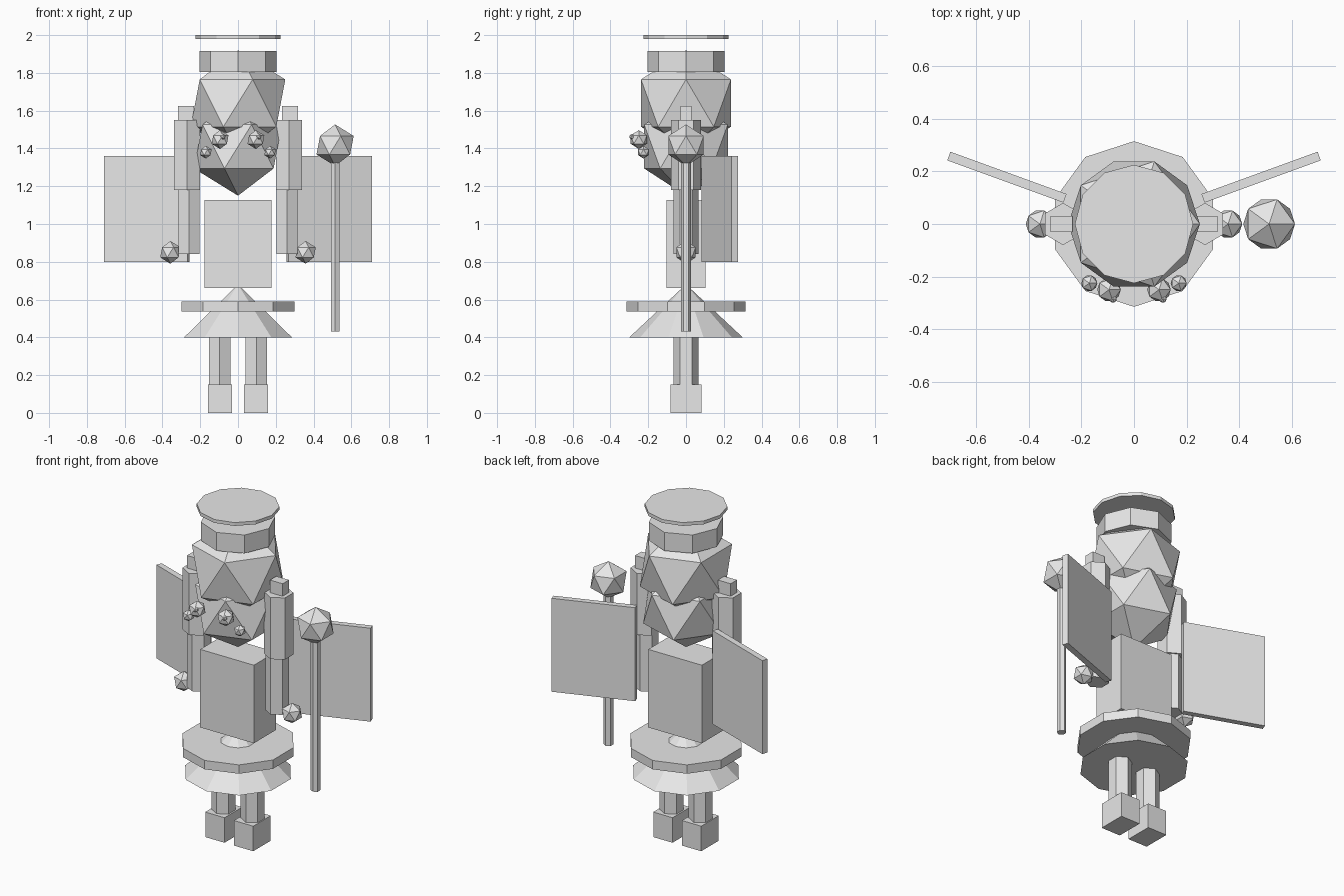
import bpy
import math

cube = bpy.data.objects.get("Cube")
if cube:
    bpy.data.objects.remove(cube, do_unlink=True)

grey = bpy.data.materials.new("light_grey")
grey.use_nodes = True
grey.diffuse_color = (0.8, 0.8, 0.8, 1)
grey.node_tree.nodes["Principled BSDF"].inputs["Base Color"].default_value = (0.8, 0.8, 0.8, 1)


def finish(name):
    ob = bpy.context.object
    ob.name = name
    ob.data.materials.clear()
    ob.data.materials.append(grey)
    return ob


def box(name, loc, size, turn=0):
    bpy.ops.mesh.primitive_cube_add(size=1, location=loc, rotation=(0, 0, turn))
    ob = finish(name)
    ob.scale = size
    return ob


def prism(name, x, z0, z1, r, sides, tip=None):
    """Upright prism, or a cone when tip gives the top radius."""
    bpy.ops.mesh.primitive_cone_add(vertices=sides, radius1=r, radius2=r if tip is None else tip,
                                    depth=z1 - z0, location=(x, 0, (z0 + z1) / 2))
    return finish(name)


def ball(name, loc, r):
    bpy.ops.mesh.primitive_ico_sphere_add(subdivisions=1, radius=r, location=loc)
    return finish(name)


# Torso, skirt and belt
box("torso", (0, 0, 0.894), (0.356, 0.208, 0.468))
prism("skirt", 0, 0.4, 0.68, 0.3, 10, tip=0)
prism("belt", 0, 0.537, 0.59, 0.315, 10)

# Head, hair and hat
ball("head", (0, 0, 1.41), 0.26)
ball("hair", (0, 0, 1.64), 0.28)
prism("hat_band", 0, 1.805, 1.915, 0.205, 8)
prism("hat_top", 0, 1.98, 2.0, 0.225, 12)

# Paired parts
for side, s in (("left", 1), ("right", -1)):
    box(side + "_shoe", (s * 0.095, 0, 0.075), (0.128, 0.166, 0.15))
    prism(side + "_leg", s * 0.097, 0.15, 0.4, 0.065, 6)
    prism(side + "_upper_arm", s * 0.27, 1.18, 1.55, 0.08, 6)
    prism(side + "_forearm", s * 0.26, 0.84, 1.18, 0.065, 6)
    box(side + "_shoulder", (s * 0.275, 0, 1.565), (0.084, 0.06, 0.12))
    ball(side + "_hand", (s * 0.358, 0, 0.85), 0.06)
    box(side + "_wing", (s * 0.4835, 0.178, 1.08), (0.47, 0.035, 0.56), s * math.radians(20))
    ball(side + "_eye", (s * 0.095, -0.25, 1.447), 0.05)
    ball(side + "_eye_glint", (s * 0.095 + 0.015, -0.285, 1.462), 0.016)
    ball(side + "_cheek", (s * 0.17, -0.225, 1.38), 0.034)

# Staff
prism("staff_rod", 0.514, 0.43, 1.35, 0.026, 6)
ball("staff_orb", (0.514, 0, 1.417), 0.11)
